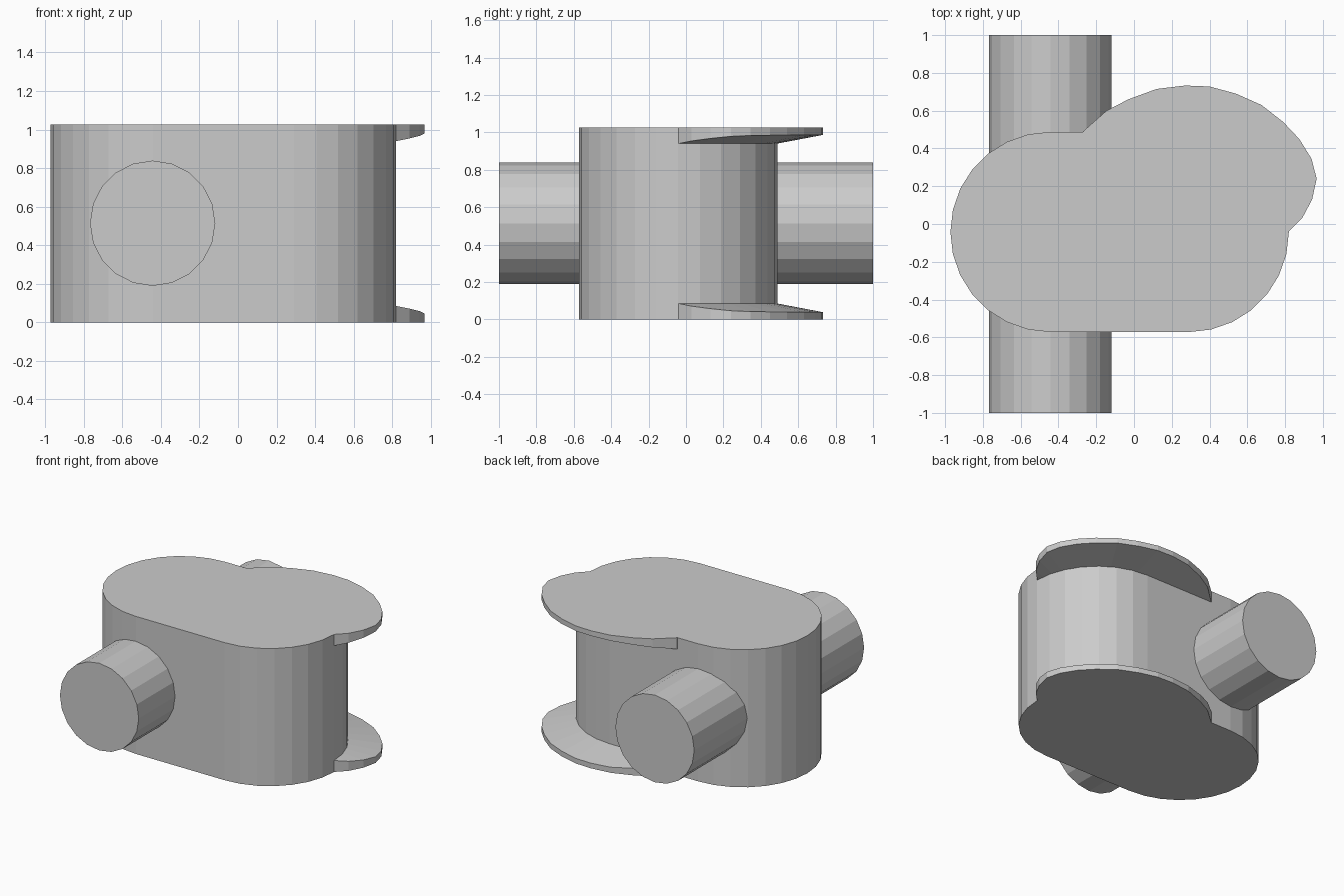
import bpy, bmesh, math
from mathutils import Vector

if "Cube" in bpy.data.objects:
    bpy.data.objects.remove(bpy.data.objects["Cube"])

H = 1.025                       # body height
R = 0.53                        # body end radius
CY, XL, XR = -0.042, -0.442, 0.29


def new_object(name, bm):
    bmesh.ops.recalc_face_normals(bm, faces=bm.faces)
    mesh = bpy.data.meshes.new(name)
    bm.to_mesh(mesh)
    bm.free()
    obj = bpy.data.objects.new(name, mesh)
    bpy.context.collection.objects.link(obj)
    return obj


def prism(name, outline, axis):
    bm = bmesh.new()
    face = bm.faces.new([bm.verts.new(p) for p in outline])
    ext = bmesh.ops.extrude_face_region(bm, geom=[face])
    moved = [g for g in ext["geom"] if isinstance(g, bmesh.types.BMVert)]
    bmesh.ops.translate(bm, verts=moved, vec=axis)
    return new_object(name, bm)


def union(target, part):
    mod = target.modifiers.new("join", "BOOLEAN")
    mod.operation, mod.solver, mod.object = "UNION", "EXACT", part
    bpy.context.view_layer.objects.active = target
    bpy.ops.object.modifier_apply(modifier=mod.name)
    bpy.data.objects.remove(part, do_unlink=True)


# Slot-shaped body
N = 14
slot = []
for cx, start in ((XR, -math.pi / 2), (XL, math.pi / 2)):
    for i in range(N + 1):
        a = start + math.pi * i / N
        slot.append((cx + R * math.cos(a), CY + R * math.sin(a), 0))
body = prism("pivot_body", slot, (0, 0, H))

# Flange outline, from the rear straight side round to the right end
RIM = [(-0.27, 0.49), (-0.145, 0.60), (-0.03, 0.66), (0.12, 0.715),
       (0.27, 0.733), (0.40, 0.728), (0.54, 0.69), (0.675, 0.63),
       (0.79, 0.54), (0.875, 0.45), (0.94, 0.345), (0.967, 0.24),
       (0.943, 0.13), (0.89, 0.03), (0.82, -0.04)]


def flange(name, top):
    """Lip that thins with distance from the body wall."""
    bm = bmesh.new()
    rows = []
    for x, y in RIM:
        centre = Vector((min(x, XR), CY))
        out = Vector((x, y)) - centre
        d = max(out.length - R, 0)
        inner = centre + out.normalized() * (R - 0.08)
        row = []
        for p, t in ((inner, 0.1), (Vector((x, y)), 0.085 - 0.19 * d)):
            for z in (0, t):
                row.append(bm.verts.new((p.x, p.y, H - z if top else z)))
        rows.append([row[0], row[2], row[3], row[1]])
    for a, b in zip(rows, rows[1:]):
        for i in range(4):
            j = (i + 1) % 4
            bm.faces.new((a[i], a[j], b[j], b[i]))
    bm.faces.new(rows[0])
    bm.faces.new(rows[-1])
    return new_object(name, bm)


union(body, flange("lower_flange", False))
union(body, flange("upper_flange", True))

# Cross pin running front to back
circle = [(-0.443 + 0.325 * math.cos(math.tau * i / 20), -1,
           0.514 + 0.325 * math.sin(math.tau * i / 20)) for i in range(20)]
union(body, prism("cross_pin", circle, (0, 2, 0)))
